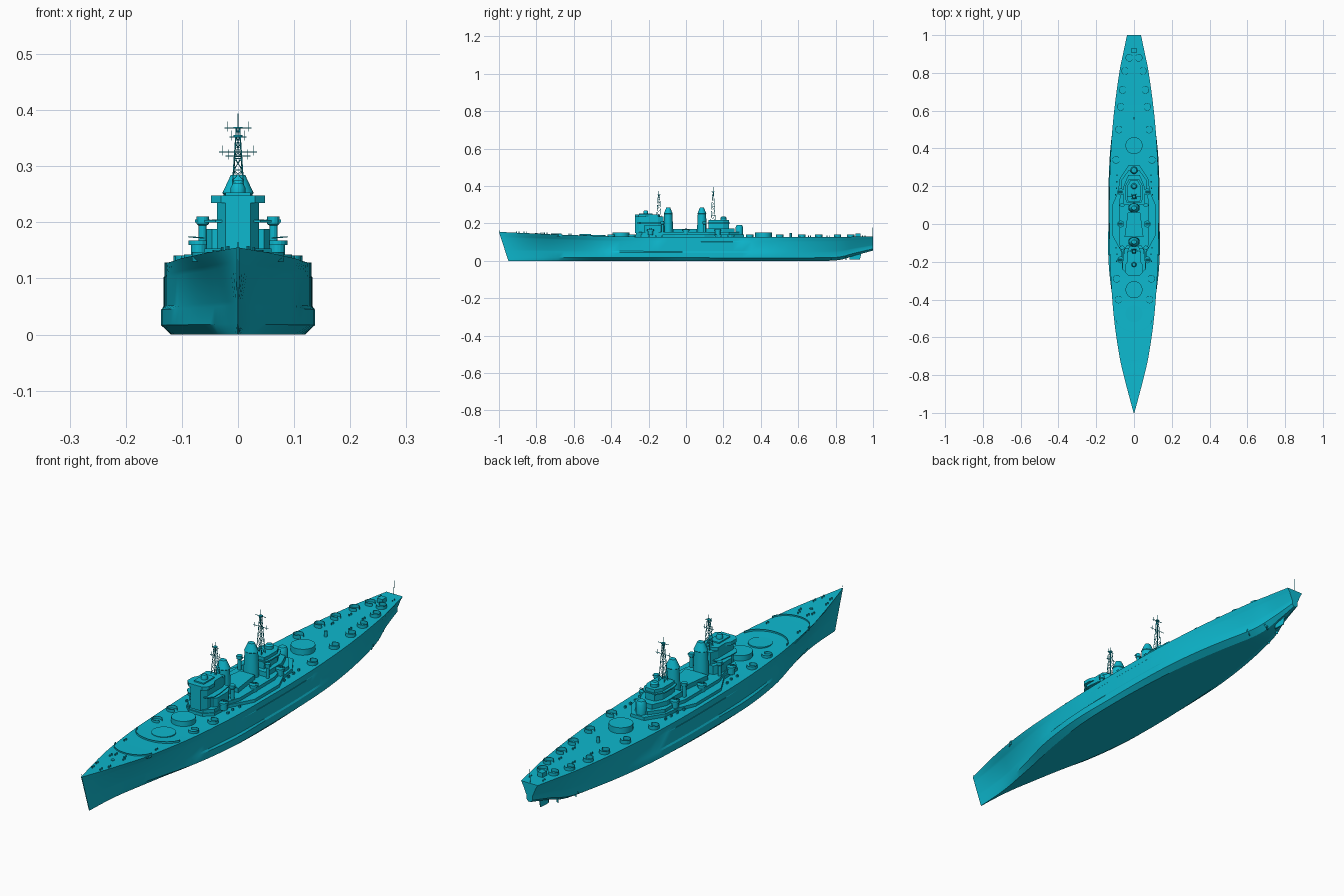
import bpy, bmesh, math, random
from mathutils import Vector, Matrix

if "Cube" in bpy.data.objects:
    bpy.data.objects.remove(bpy.data.objects["Cube"])

random.seed(4)
mat = bpy.data.materials.new("teal_paint")
mat.diffuse_color = (0.004, 0.48, 0.62, 1)
mat.use_nodes = True
mat.node_tree.nodes["Principled BSDF"].inputs["Base Color"].default_value = mat.diffuse_color


def finish(name, bm, mirror=False, smooth=False):
    bmesh.ops.recalc_face_normals(bm, faces=bm.faces[:])
    me = bpy.data.meshes.new(name)
    bm.to_mesh(me)
    bm.free()
    me.materials.append(mat)
    ob = bpy.data.objects.new(name, me)
    bpy.context.collection.objects.link(ob)
    if mirror:
        ob.modifiers.new("mirror", 'MIRROR').use_mirror_merge = False
    if smooth:
        bpy.context.view_layer.objects.active = ob
        ob.select_set(True)
        bpy.ops.object.shade_smooth_by_angle(angle=math.radians(30))
        ob.select_set(False)
    return ob


def loft(bm, rings):
    vs = [[bm.verts.new(p) for p in r] for r in rings]
    n = len(vs[0])
    for a, b in zip(vs, vs[1:]):
        for i in range(n):
            bm.faces.new((a[i], a[(i + 1) % n], b[(i + 1) % n], b[i]))
    bm.faces.new(vs[0][::-1])
    bm.faces.new(vs[-1])


def prism(bm, half, z0, z1):
    # symmetric deckhouse from half an outline
    out = half + [(-x, y) for x, y in reversed(half)]
    loft(bm, [[(x, y, z) for x, y in out] for z in (z0, z1)])


def box(bm, x0, x1, y0, y1, z0, z1):
    loft(bm, [[(x0, y0, z), (x1, y0, z), (x1, y1, z), (x0, y1, z)] for z in (z0, z1)])


def turned(bm, x, y, profile, n=24, sy=1.0):
    # profile: (radius, z) pairs
    loft(bm, [[(x + r * math.cos(2 * math.pi * i / n), y + sy * r * math.sin(2 * math.pi * i / n), z)
               for i in range(n)] for r, z in profile])


def rod(bm, p, q, r=0.0008, n=5):
    p, q = Vector(p), Vector(q)
    d = q - p
    m = Matrix.Translation((p + q) / 2) @ d.to_track_quat('Z', 'Y').to_matrix().to_4x4()
    bmesh.ops.create_cone(bm, cap_ends=True, segments=n, radius1=r, radius2=r, depth=d.length, matrix=m)


def arc_wall(bm, cx, cy, rx, ry, a0, a1, z0, z1, t=0.002, n=16):
    rings = []
    for i in range(n + 1):
        a = math.radians(a0 + (a1 - a0) * i / n)
        c, s = math.cos(a), math.sin(a)
        rings.append([(cx + (rx - k) * c, cy + (ry - k) * s, z)
                      for k, z in ((0, z0), (0, z1), (t, z1), (t, z0))])
    loft(bm, rings)


# hull stations: y, deck half width, deck z, side half width, bulge half width, bottom half width, keel z
ST = [(-1, .002, .155, .0015, .0012, .001, 0), (-.9, .029, .150, .018, .008, .005, 0),
      (-.8, .055, .146, .036, .02, .014, 0), (-.7, .077, .141, .057, .042, .03, 0),
      (-.55, .100, .136, .086, .077, .055, 0), (-.4, .115, .131, .109, .112, .085, 0),
      (-.2, .127, .128, .127, .135, .113, 0), (0, .131, .128, .132, .136, .12, 0),
      (.2, .130, .127, .131, .135, .115, 0), (.4, .122, .127, .122, .125, .1, 0),
      (.6, .105, .127, .100, .098, .07, 0), (.8, .078, .128, .068, .055, .03, .002),
      (.9, .058, .129, .047, .03, .012, .028), (1, .037, .130, .028, .014, .005, .055)]


def catmull(a, b, c, d, t):
    return .5 * (2 * b + (c - a) * t + (2 * a - 5 * b + 4 * c - d) * t * t + (3 * b - a - 3 * c + d) * t ** 3)


rows = []
for i in range(len(ST) - 1):
    q = [ST[max(i - 1, 0)], ST[i], ST[i + 1], ST[min(i + 2, len(ST) - 1)]]
    rows += [[catmull(*v, k / 4) for v in zip(*q)] for k in range(4)]
rows.append(ST[-1])
bm = bmesh.new()
rings = []
for y, dw, dz, sw, bw, bot, kz in rows:
    kz = max(kz, 0)
    step = sw if bw >= sw else bw + (sw - bw) * .15
    prof = [(bot, 0), (bw, .13), (bw, .35), (step, .40), (sw, .80), (dw, .81 if sw > dw else .85), (dw, 1)]
    rake = .05 * max(0, (-.5 - y) / .5)
    ring = []
    for w, f in prof:
        z = kz + (dz - kz) * f
        if f == .85:
            w = sw + (dw - sw) * .3
        ring.append((w, y + rake * (1 - f), z))
    rings.append(ring + [(-x, yy, z) for x, yy, z in reversed(ring)])
loft(bm, rings)
finish("hull", bm, smooth=True)

# rudder, shafts and propellers
bm = bmesh.new()
loft(bm, [[(-.004, .885, z), (0, .875, z), (.004, .885, z), (.0015, .94 - s, z), (-.0015, .94 - s, z)]
          for z, s in ((.006, .01), (.055, 0))])
finish("rudder", bm)
bm = bmesh.new()
for x, ya, yb in ((.025, .70, .86), (.05, .62, .78)):
    rod(bm, (x, ya, .02), (x, yb, .018), .003, 8)
    rod(bm, (x, yb - .015, .018), (x * .7, yb - .01, .05), .0018)
    for k in range(3):
        a = 2 * math.pi * k / 3 + .5
        c, s = math.cos(a), math.sin(a)
        loft(bm, [[(x + r * c - w * s, yb - .004 + e, .018 + r * s + w * c) for w, e in
                   ((-.005, -.002), (.005, .002), (.005, .003), (-.005, -.001))] for r in (.002, .014)])
finish("propellers", bm, mirror=True)

# barbettes
for name, y, z in (("forward_barbette", -.475, .137), ("raised_barbette", -.348, .151), ("aft_barbette", .415, .151)):
    bm = bmesh.new()
    turned(bm, 0, y, [(.045, .12), (.045, z)], 40)
    finish(name, bm, smooth=True)

# breakwaters on the foredeck
bm = bmesh.new()
arc_wall(bm, 0, -.66, .082, .063, 185, 355, .13, .147, n=28)
arc_wall(bm, 0, -.495, .098, .075, 190, 350, .125, .143, n=28)
finish("breakwaters", bm)

# stacked deckhouses
bm = bmesh.new()
prism(bm, [(.03, -.27), (.062, -.24), (.066, -.15), (.115, -.06), (.115, .10), (.085, .17), (.075, .24), (.03, .31)], .12, .140)
prism(bm, [(.03, -.266), (.06, -.236), (.06, -.16), (.08, -.10), (.08, .12), (.068, .16), (.068, .23), (.028, .285)], .138, .153)
prism(bm, [(.05, -.07), (.033, .06)], .15, .171)
finish("deckhouses", bm)

# fore tower and bridge
bm = bmesh.new()
prism(bm, [(.022, -.272), (.037, -.25), (.037, -.15), (.025, -.12)], .15, .236)
prism(bm, [(.046, -.225), (.056, -.21), (.056, -.14), (.04, -.115)], .15, .188)
prism(bm, [(.03, -.272), (.048, -.255), (.048, -.22), (.037, -.2), (.037, -.15), (.02, -.14)], .234, .248)
prism(bm, [(.04, -.262), (.06, -.24), (.06, -.2), (.05, -.13)], .200, .204)
box(bm, -.022, .022, -.25, -.18, .246, .253)
finish("bridge_tower", bm)
bm = bmesh.new()
turned(bm, 0, -.215, [(.013, .25), (.013, .262), (.009, .27)], 16)
turned(bm, 0, .285, [(.02, .135), (.02, .18), (.014, .192)], 16)
turned(bm, 0, .20, [(.016, .21), (.016, .23), (.01, .236)], 16)
finish("gun_directors", bm, smooth=True)

# aft tower
bm = bmesh.new()
prism(bm, [(.032, .12), (.036, .14), (.036, .20), (.02, .23)], .15, .218)
prism(bm, [(.04, .115), (.047, .14), (.047, .2), (.028, .235)], .200, .205)
prism(bm, [(.055, .10), (.055, .2), (.03, .26)], .15, .172)
finish("aft_tower", bm)

# funnels with tapered caps
for name, y in (("fore_funnel", -.095), ("aft_funnel", .085)):
    bm = bmesh.new()
    turned(bm, 0, y, [(.031, .14), (.029, .20), (.026, .25), (.028, .252), (.013, .284)], 28, .85)
    finish(name, bm, smooth=True)

# side director posts, gun sponsons and barrels
bm = bmesh.new()
for y in (-.125, .10):
    turned(bm, .063, y, [(.007, .15), (.007, .194), (.011, .197), (.011, .21)], 14)
    box(bm, .049, .077, y - .004, y + .004, .200, .205)
for y in (-.19, .0, .17):
    turned(bm, .07, y, [(.014, .138), (.014, .160), (.018, .160), (.018, .168)], 16)
    for d in (-.004, .004):
        rod(bm, (.06, y + d, .172), (.088, y + d, .174), .0012)
finish("side_guns_and_posts", bm, mirror=True)


# lattice masts
def mast(name, y, z0, z1, s0, s1, yards):
    bm = bmesh.new()
    n = 6
    top = z0 + (z1 - z0) * .85
    def corner(k, t):
        s = s0 + (s1 - s0) * t
        sx, sy = ((-1, -1), (1, -1), (1, 1), (-1, 1))[k % 4]
        return (sx * s, y + sy * s, z0 + (top - z0) * t)
    for k in range(4):
        rod(bm, corner(k, 0), corner(k, 1), .0012)
        for i in range(n):
            rod(bm, corner(k, (i + 1) / n), corner(k + 1, (i + 1) / n), .0006)
            rod(bm, corner(k, i / n), corner(k + 1, (i + 1) / n), .0006)
    rod(bm, (0, y, top - .02), (0, y, z1), .0013)
    for z, w in yards:
        rod(bm, (-w, y, z), (w, y, z), .0012)
        for sx in (-w, w):
            rod(bm, (sx * .8, y, z - .006), (sx * .8, y, z + .012), .0006)
    turned(bm, 0, y, [(.008, top), (.008, top + .003)], 12)
    finish(name, bm)


mast("fore_mast", -.145, .236, .373, .012, .004, [(.318, .022), (.352, .015)])
mast("aft_mast", .145, .216, .394, .012, .003, [(.325, .034), (.368, .024)])

# open gun tubs along both sides of the deck
bm = bmesh.new()
for x, y in ((.082, -.40), (.092, -.29), (.095, .34), (.08, .50), (.07, .62), (.06, .71), (.047, .81), (.025, .88)):
    arc_wall(bm, x, y, .02, .02, -150, 150, .125, .141)
finish("gun_tubs", bm, mirror=True)

# stern house, capstans, bollards and vents
bm = bmesh.new()
box(bm, -.012, .012, .905, .932, .125, .147)
for x, y in ((0, -.80), (0, .56)):
    turned(bm, x, y, [(.006, .125), (.006, .15)], 12)
finish("deck_fittings", bm)
bm = bmesh.new()
for y, w in ((-.9, .018), (-.86, .028), (-.77, .03), (-.75, .02), (-.62, .07), (.66, .04), (.76, .03), (.95, .03)):
    z = .128 + max(0, -y - .4) * .045
    for d in (-.006, .006):
        turned(bm, w, y + d, [(.0025, z - .01), (.0025, z + .007)], 8)
for i in range(14):
    x, y = random.uniform(.085, .105), -.2 + i * .035
    box(bm, x, x + .006, y, y + .008, .12, .136)
finish("bollards_and_lockers", bm, mirror=True)

# bow and stern flagstaffs
bm = bmesh.new()
rod(bm, (0, -.995, .15), (0, -.997, .165), .0008)
rod(bm, (0, .995, .125), (0, .997, .185), .001)
finish("flagstaffs", bm)
